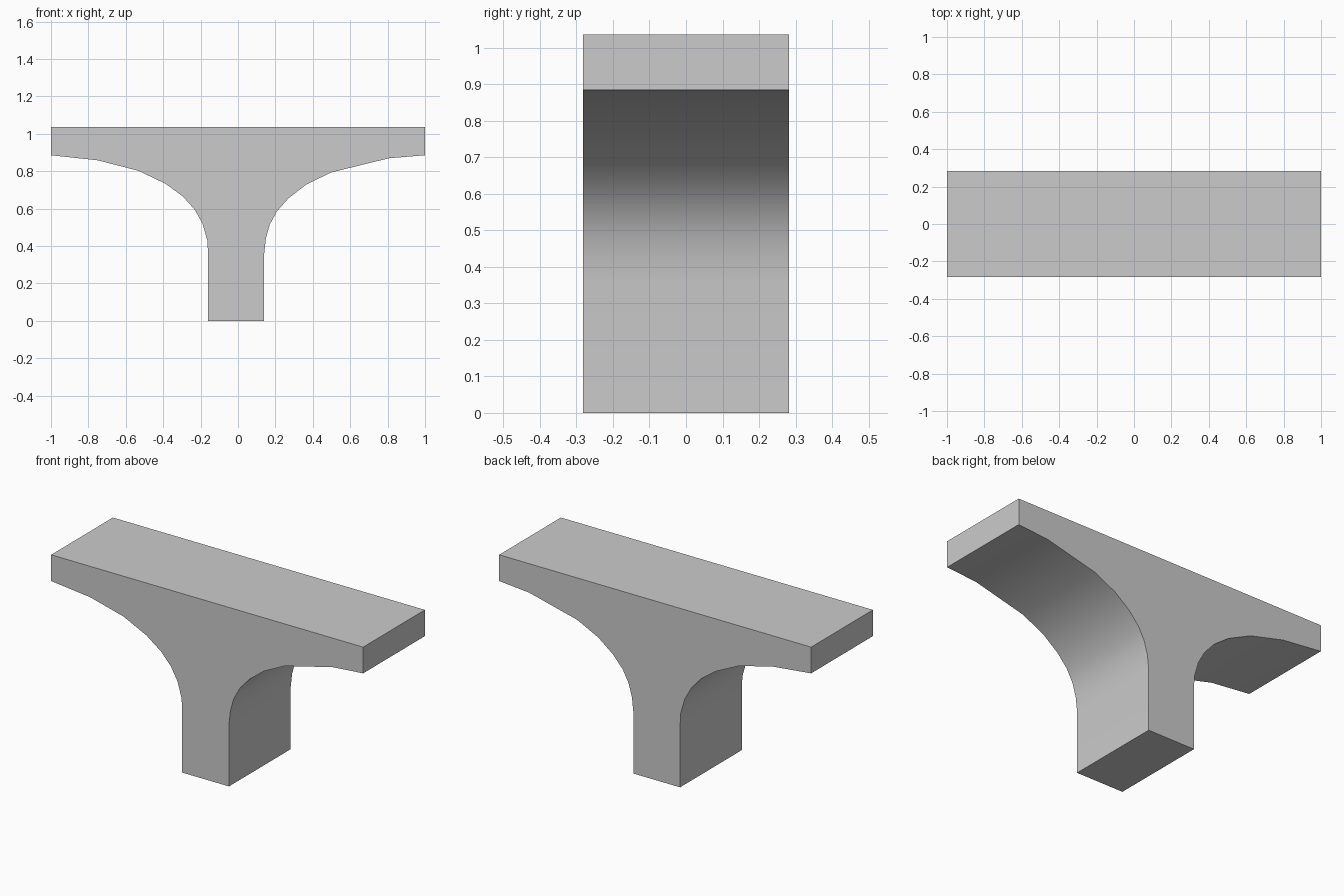
import bpy, bmesh, math

if "Cube" in bpy.data.objects:
    bpy.data.objects.remove(bpy.data.objects["Cube"])

DEPTH = 0.565
TOP = 1.037

# Flared underside curves, listed from the column foot out to the deck tip
right = [(0.14, 0), (0.14, 0.36), (0.149, 0.44), (0.17, 0.515), (0.208, 0.585),
         (0.27, 0.655), (0.363, 0.727), (0.497, 0.793), (0.807, 0.869), (1, 0.885)]
left = [(-0.16, 0), (-0.16, 0.36), (-0.164, 0.43), (-0.19, 0.52), (-0.232, 0.595),
        (-0.295, 0.665), (-0.388, 0.733), (-0.535, 0.803), (-0.75, 0.858), (-1, 0.885)]
profile = right + [(1, TOP), (-1, TOP)] + left[::-1]

# Bridge pier: one profile extruded from front to back
bm = bmesh.new()
front = bm.faces.new([bm.verts.new((x, -DEPTH / 2, z)) for x, z in profile])
ext = bmesh.ops.extrude_face_region(bm, geom=[front], use_keep_orig=True)
back = [v for v in ext["geom"] if isinstance(v, bmesh.types.BMVert)]
bmesh.ops.translate(bm, verts=back, vec=(0, DEPTH, 0))
bmesh.ops.recalc_face_normals(bm, faces=bm.faces)

mesh = bpy.data.meshes.new("bridge_pier")
bm.to_mesh(mesh)
bm.free()
pier = bpy.data.objects.new("bridge_pier", mesh)
bpy.context.collection.objects.link(pier)

# Smooth flare, sharp outer edges
bpy.context.view_layer.objects.active = pier
pier.select_set(True)
bpy.ops.object.shade_smooth_by_angle(angle=math.radians(30))
